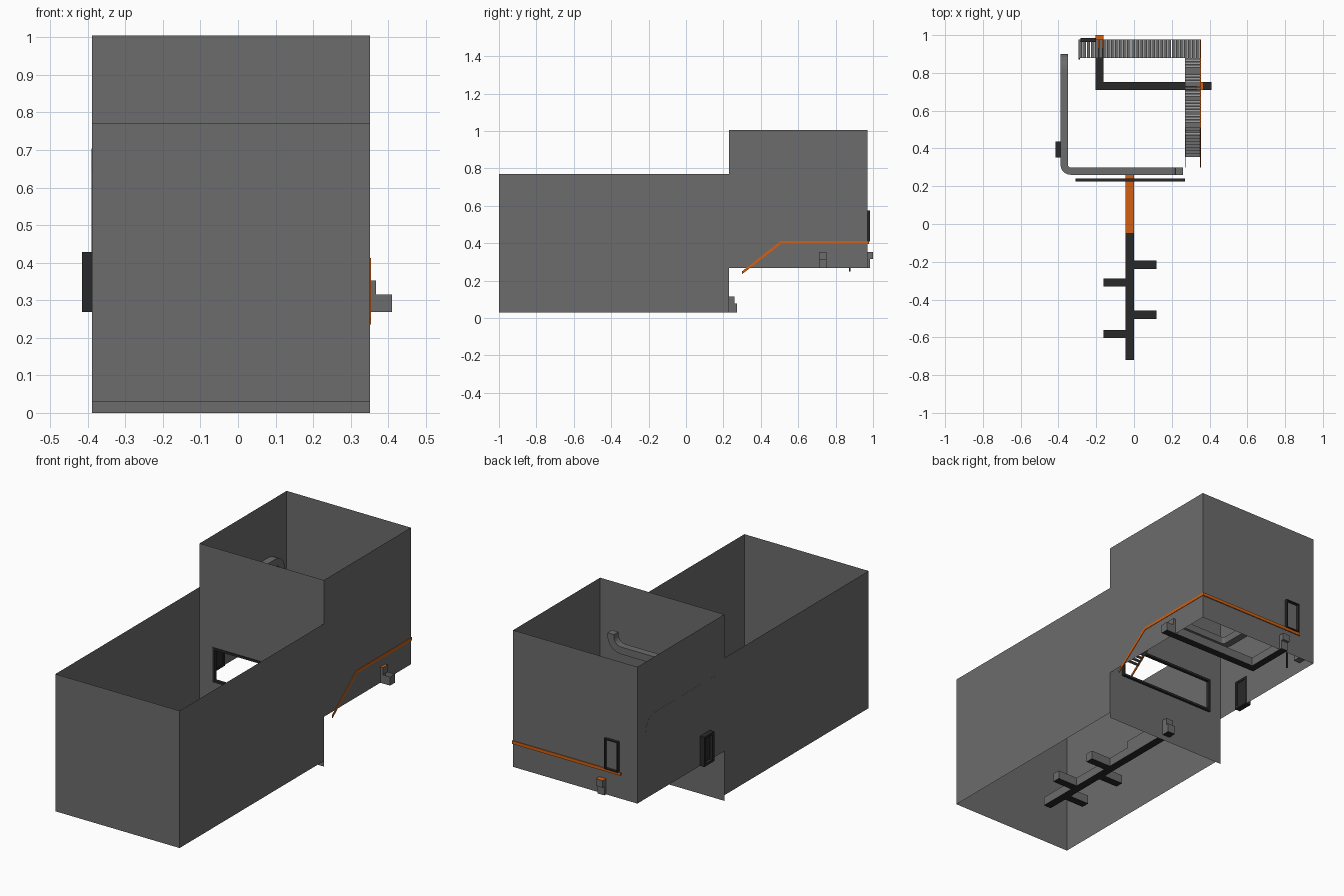
import bpy, bmesh, math
from mathutils import Vector

if "Cube" in bpy.data.objects:
    bpy.data.objects.remove(bpy.data.objects["Cube"])


def material(name, rgb):
    m = bpy.data.materials.new(name)
    m.diffuse_color = (*rgb, 1)
    m.use_nodes = True
    m.node_tree.nodes["Principled BSDF"].inputs["Base Color"].default_value = m.diffuse_color
    return m


GRAY = material("wall gray", (0.15, 0.15, 0.15))
DARK = material("dark gray", (0.022, 0.022, 0.022))
ORANGE = material("orange", (0.65, 0.115, 0.006))
MATS = [GRAY, DARK, ORANGE]


def finish(name, bm, mats):
    me = bpy.data.meshes.new(name)
    bm.to_mesh(me)
    bm.free()
    for m in mats:
        me.materials.append(m)
    ob = bpy.data.objects.new(name, me)
    bpy.context.collection.objects.link(ob)
    return ob


def quad(bm, pts, mat=0):
    f = bm.faces.new([bm.verts.new(p) for p in pts])
    f.material_index = mat


def wall_y(bm, y, x0, x1, z0, z1, mat=0):
    quad(bm, [(x0, y, z0), (x1, y, z0), (x1, y, z1), (x0, y, z1)], mat)


def wall_x(bm, x, y0, y1, z0, z1, mat=0):
    quad(bm, [(x, y0, z0), (x, y1, z0), (x, y1, z1), (x, y0, z1)], mat)


def plate(bm, x0, x1, y0, y1, z, mat=0):
    quad(bm, [(x0, y0, z), (x1, y0, z), (x1, y1, z), (x0, y1, z)], mat)


def box(bm, x0, x1, y0, y1, z0, z1):
    vs = bmesh.ops.create_cube(bm, size=1)["verts"]
    for v in vs:
        v.co = ((x0 + x1) / 2 + v.co.x * (x1 - x0),
                (y0 + y1) / 2 + v.co.y * (y1 - y0),
                (z0 + z1) / 2 + v.co.z * (z1 - z0))


XL, XR, YF, YM, YB = -0.389, 0.352, -1.0, 0.229, 0.97
ZH, ZR, TOPH, TOPR = 0.03, 0.268, 0.77, 1.005

# Lower hall: three thin walls, open top and bottom
bm = bmesh.new()
wall_y(bm, YF, XL, XR, ZH, TOPH)
wall_x(bm, XR, YF, YM, ZH, TOPH)
wall_x(bm, XL, YM, YF, ZH, TOPH)
finish("hall_walls", bm, [GRAY])

# Upper room walls
bm = bmesh.new()
wall_x(bm, XR, YM, YB, ZR, TOPR)
wall_x(bm, XL, YB, YM, ZR, TOPR)
wall_y(bm, YB, XR, XL, ZR, TOPR)
finish("room_walls", bm, [GRAY])

# Dividing wall with window opening
WX0, WX1, WZ0, WZ1 = -0.305, 0.265, 0.285, 0.46
bm = bmesh.new()
wall_y(bm, YM, XL, WX0, 0, TOPR)
wall_y(bm, YM, WX1, XR, 0, TOPR)
wall_y(bm, YM, WX0, WX1, 0, WZ0)
wall_y(bm, YM, WX0, WX1, WZ1, TOPR)
finish("dividing_wall", bm, [GRAY])

# Window frame
bm = bmesh.new()
t = 0.012
for x in (WX0, WX1):
    box(bm, x - t / 2, x + t / 2, 0.225, 0.242, WZ0 - t / 2, WZ1 + t / 2)
for z in (WZ0, WZ1):
    box(bm, WX0, WX1, 0.225, 0.242, z - t / 2, z + t / 2)
finish("window_frame", bm, [DARK])

# Back door frame and side door frame with recessed panel
bm = bmesh.new()
for x in (-0.282, -0.206):
    box(bm, x, x + 0.006, 0.963, 0.985, 0.41, 0.575)
box(bm, -0.282, -0.2, 0.963, 0.985, 0.569, 0.575)
box(bm, -0.282, -0.2, 0.963, 0.985, 0.41, 0.415)
finish("back_door_frame", bm, [DARK])
bm = bmesh.new()
for y in (0.352, 0.424):
    box(bm, -0.415, -0.383, y, y + 0.013, 0.268, 0.428)
for z in (0.268, 0.416):
    box(bm, -0.415, -0.383, 0.352, 0.437, z, z + 0.012)
finish("side_door_frame", bm, [DARK])
bm = bmesh.new()
box(bm, -0.398, -0.387, 0.36, 0.43, 0.275, 0.42)
finish("side_door_panel", bm, [DARK])

# Hall channel: dark bed, gray sides, raised orange-covered end
LOW, HIGH = 0.047, 0.085
CX0, CX1 = -0.045, 0.0
bm = bmesh.new()
plate(bm, CX0, CX1, -0.72, 0.273, ZH, 1)
plate(bm, CX0, CX1, -0.05, 0.26, ZH + HIGH, 2)
for x in (CX0, CX1):
    wall_x(bm, x, -0.72, -0.05, ZH, ZH + LOW)
    wall_x(bm, x, -0.05, 0.26, ZH, ZH + HIGH)
    wall_x(bm, x, 0.26, 0.273, ZH, ZH + LOW)
wall_y(bm, -0.72, CX0, CX1, ZH, ZH + LOW)
wall_y(bm, -0.05, CX0, CX1, ZH + LOW, ZH + HIGH)
wall_y(bm, 0.26, CX0, CX1, ZH + LOW, ZH + HIGH)
wall_y(bm, 0.273, CX0, CX1, ZH, ZH + LOW)
for y, xa, xe in ((-0.215, CX1, 0.12), (-0.48, CX1, 0.12),
                  (-0.31, CX0, -0.162), (-0.582, CX0, -0.162)):
    y0, y1 = y - 0.022, y + 0.022
    plate(bm, min(xa, xe), max(xa, xe), y0, y1, ZH, 1)
    wall_y(bm, y0, xa, xe, ZH, ZH + LOW)
    wall_y(bm, y1, xa, xe, ZH, ZH + LOW)
    wall_x(bm, xe, y0, y1, ZH, ZH + LOW)
finish("hall_channel", bm, MATS)

# Room channel: L-shaped, leaves through the right and back walls
Y0, Y1, X0, X1 = 0.71, 0.752, -0.203, -0.162
bm = bmesh.new()
plate(bm, X0, 0.41, Y0, Y1, ZR, 1)
plate(bm, X0, X1, Y1, 0.985, ZR, 1)
wall_y(bm, Y0, X0, 0.41, ZR, ZR + LOW)
wall_y(bm, Y1, X1, 0.41, ZR, ZR + LOW)
wall_x(bm, X0, Y0, 0.985, ZR, ZR + LOW)
wall_x(bm, X1, Y1, 0.985, ZR, ZR + LOW)
wall_x(bm, 0.41, Y0, Y1, ZR, ZR + LOW)
wall_y(bm, 0.985, X0, X1, ZR, ZR + LOW)
for y in (Y0, Y1):
    wall_y(bm, y, 0.33, 0.367, ZR + LOW, ZR + HIGH)
for x in (0.33, 0.367):
    wall_x(bm, x, Y0, Y1, ZR + LOW, ZR + HIGH)
plate(bm, 0.33, 0.367, Y0, Y1, ZR + HIGH, 2)
for x in (X0, X1):
    wall_x(bm, x, 0.93, 1.0, ZR + LOW, ZR + HIGH)
for y in (0.93, 1.0):
    wall_y(bm, y, X0, X1, ZR + LOW, ZR + HIGH)
plate(bm, X0, X1, 0.93, 1.0, ZR + HIGH, 2)
plate(bm, X0, X1, 0.985, 1.0, ZR + LOW)
finish("room_channel", bm, MATS)

# Walkway slats and stair treads
bm = bmesh.new()
n = 30
for i in range(n):
    x = -0.293 + i * 0.643 / n
    box(bm, x, x + 0.0185, 0.88, 0.976, 0.397, 0.407)
n = 24
for i in range(n):
    y = 0.512 + i * 0.368 / n
    box(bm, 0.273, 0.35, y, y + 0.0135, 0.397, 0.407)
finish("walkway_slats", bm, [GRAY])
bm = bmesh.new()
for i in range(10):
    y = 0.355 + i * 0.0157
    box(bm, 0.273, 0.35, y, y + 0.0155, 0.279 + i * 0.0125, 0.285 + i * 0.0125)
finish("stair_treads", bm, [GRAY])

# Orange stringers along walkway and stair
bm = bmesh.new()
box(bm, -0.293, 0.354, 0.974, 0.978, 0.395, 0.412)
box(bm, -0.293, 0.274, 0.878, 0.882, 0.395, 0.412)
for x, yend in ((0.271, 0.88), (0.3525, 0.978)):
    side = [(0.3, 0.235), (0.51, 0.397), (yend, 0.397),
            (yend, 0.412), (0.505, 0.412), (0.3, 0.25)]
    a = [bm.verts.new((x - 0.002, y, z)) for y, z in side]
    b = [bm.verts.new((x + 0.002, y, z)) for y, z in side]
    bm.faces.new(a)
    bm.faces.new(b[::-1])
    for i in range(6):
        j = (i + 1) % 6
        bm.faces.new((a[j], a[i], b[i], b[j]))
bmesh.ops.recalc_face_normals(bm, faces=bm.faces)
finish("orange_stringers", bm, [ORANGE])

# Walkway end post
bm = bmesh.new()
box(bm, -0.294, -0.287, 0.872, 0.879, 0.25, 0.41)
finish("walkway_post", bm, [DARK])

# Square air duct swept along a path with rounded bends
corners = [Vector(p) for p in ((-0.37, 0.88, 0.32), (-0.37, 0.88, 0.685),
                               (-0.37, 0.28, 0.685), (0.24, 0.28, 0.685),
                               (0.24, 0.28, 0.76))]
radii = [0.06, 0.035, 0.06]
path = [(corners[0], (corners[1] - corners[0]).normalized())]
for k, r in enumerate(radii):
    p = corners[k + 1]
    d0 = (p - corners[k]).normalized()
    d1 = (corners[k + 2] - p).normalized()
    c = p - d0 * r + d1 * r
    for i in range(6):
        a = math.pi / 2 * i / 5
        path.append((c - d1 * r * math.cos(a) + d0 * r * math.sin(a),
                     d0 * math.cos(a) + d1 * math.sin(a)))
path.append((corners[-1], (corners[-1] - corners[-2]).normalized()))
bm = bmesh.new()
nrm, prev_t, prev = Vector((1, 0, 0)), path[0][1], None
for p, tan in path:
    nrm = prev_t.rotation_difference(tan) @ nrm
    prev_t = tan
    bi = tan.cross(nrm)
    ring = [bm.verts.new(p + 0.0195 * (nrm * s + bi * q))
            for s, q in ((1, 1), (-1, 1), (-1, -1), (1, -1))]
    if prev:
        for i in range(4):
            j = (i + 1) % 4
            bm.faces.new((prev[i], prev[j], ring[j], ring[i]))
    else:
        bm.faces.new(ring[::-1])
    prev = ring
bm.faces.new(prev)
finish("air_duct", bm, [GRAY])
